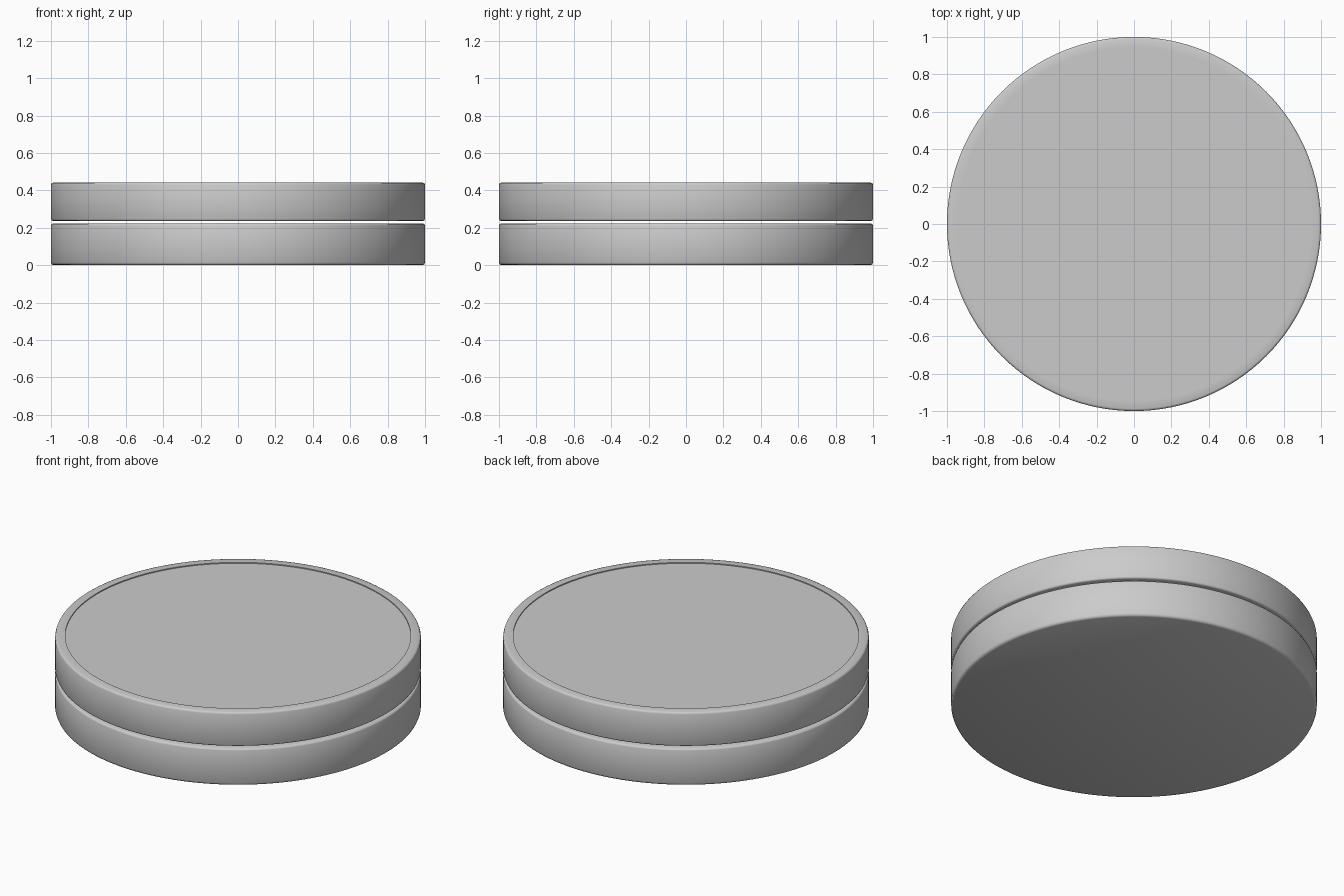
import bpy, bmesh, math

if "Cube" in bpy.data.objects:
    bpy.data.objects.remove(bpy.data.objects["Cube"])

SEGMENTS = 128


def lathe(name, profile):
    """Revolve an (r, z) profile, running from bottom centre to top centre."""
    bm = bmesh.new()
    verts = [bm.verts.new((r, 0, z)) for r, z in profile]
    edges = [bm.edges.new(pair) for pair in zip(verts, verts[1:])]
    bmesh.ops.spin(bm, geom=verts + edges, cent=(0, 0, 0), axis=(0, 0, 1),
                   angle=math.tau, steps=SEGMENTS, use_duplicate=False)
    bmesh.ops.remove_doubles(bm, verts=bm.verts, dist=1e-5)
    bmesh.ops.recalc_face_normals(bm, faces=bm.faces)
    mesh = bpy.data.meshes.new(name)
    bm.to_mesh(mesh)
    bm.free()
    obj = bpy.data.objects.new(name, mesh)
    bpy.context.collection.objects.link(obj)
    bpy.ops.object.select_all(action='DESELECT')
    obj.select_set(True)
    bpy.context.view_layer.objects.active = obj
    bpy.ops.object.shade_smooth_by_angle(angle=math.radians(50))


def disc_profile(z0, z1, bevel):
    """Round-edged disc with a thin raised rim around its top face."""
    inner, lip = 0.945, 0.006
    return [(0, z0), (1 - bevel, z0), (1 - bevel * 0.3, z0 + bevel * 0.3),
            (1, z0 + bevel), (1, z1 - 0.012), (0.9965, z1 - 0.0035),
            (0.988, z1), (inner, z1), (inner, z1 - lip), (0, z1 - lip)]


# Two stacked discs with a narrow gap between them
lathe("lower_disc", disc_profile(0.0, 0.223, 0.015))
lathe("upper_disc", disc_profile(0.237, 0.442, 0.010))
